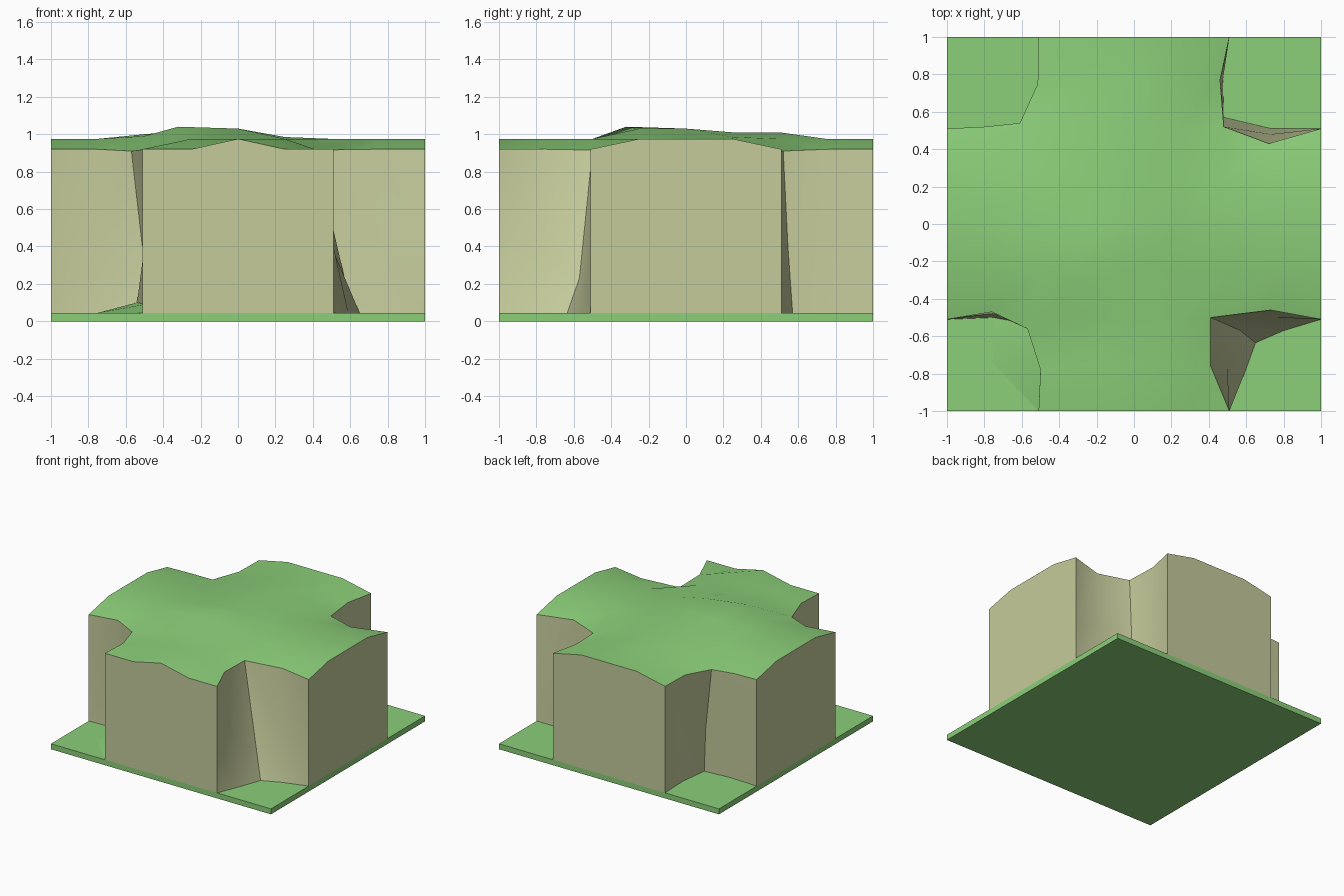
import bpy, bmesh, math

if "Cube" in bpy.data.objects:
    bpy.data.objects.remove(bpy.data.objects["Cube"])

BASE = 0.045
RIM, FLAT = 0.92, 0.975


def material(name, rgb):
    m = bpy.data.materials.new(name)
    m.diffuse_color = (*rgb, 1)
    m.use_nodes = True
    m.node_tree.nodes["Principled BSDF"].inputs["Base Color"].default_value = m.diffuse_color
    return m


grass = material("grass", (0.26, 0.62, 0.19))
rock = material("rock", (0.56, 0.60, 0.33))


def make(name, polys, mat, angle):
    """Build an object from polygons given as point lists, welding shared points."""
    bm = bmesh.new()
    for p in polys:
        bm.faces.new([bm.verts.new(v) for v in p])
    bmesh.ops.remove_doubles(bm, verts=bm.verts, dist=0.002)
    bmesh.ops.recalc_face_normals(bm, faces=bm.faces)
    me = bpy.data.meshes.new(name)
    bm.to_mesh(me)
    bm.free()
    me.materials.append(mat)
    ob = bpy.data.objects.new(name, me)
    bpy.context.collection.objects.link(ob)
    bpy.ops.object.select_all(action='DESELECT')
    bpy.context.view_layer.objects.active = ob
    ob.select_set(True)
    bpy.ops.object.shade_smooth_by_angle(angle=math.radians(angle))
    return ob


# Notch outlines per corner: the three inner points at top, middle, bottom (x, y, z)
notches = {
    (-1, -1): [[(-.5, -.78, .92), (-.57, -.56, .91), (-.76, -.47, .92)],
               [(-.5, -.77, .40), (-.5, -.5, .30), (-.75, -.48, .40)],
               [(-.5, -.77, .09), (-.54, -.54, .10), (-.75, -.5, BASE)]],
    (1, -1): [[(.41, -.76, .92), (.41, -.5, .915), (.73, -.46, .92)],
              [(.5, -.77, .40), (.57, -.57, .23), (.76, -.5, .40)],
              [(.59, -.8, BASE), (.65, -.635, BASE), (.8, -.57, BASE)]],
    (1, 1): [[(.46, .77, .92), (.48, .52, .91), (.72, .43, .92)],
             [(.465, .77, .40), (.48, .545, .40), (.73, .48, .40)],
             [(.475, .77, BASE), (.48, .57, BASE), (.735, .51, BASE)]],
    (-1, 1): [[(-.515, .75, .92), (-.61, .54, .91), (-.8, .52, .92)],
              [(-.5, .75, .40), (-.55, .53, .40), (-.77, .51, .40)],
              [(-.5, .75, BASE), (-.53, .52, BASE), (-.75, .5, BASE)]],
}

# Plateau: 8 x 8 cells without the four corner blocks
hill = {(-1, -1): 1.04, (0, 0): 1.03, (-1, 0): 1.02, (0, -1): 1.03, (0, 1): 1.01,
        (0, 2): 1.01, (-1, 1): 1.0, (-2, 0): 1.0, (-2, -1): .99, (1, 0): .985,
        (1, 1): .985, (-1, 2): 1.0}


def top(i, j):
    if abs(i) >= 2 and abs(j) >= 2:                     # rim of a notch
        s = (1 if i > 0 else -1, 1 if j > 0 else -1)
        if abs(i) == 4 or abs(j) == 4:
            return (i / 4 + (.01 * s[0] if abs(j) == 4 else 0),
                    j / 4 + (.01 * s[1] if abs(i) == 4 else 0), RIM)
        return notches[s][0][{(2, 3): 0, (2, 2): 1, (3, 2): 2}[abs(i), abs(j)]]
    if (i, j) == (-1, -1):
        return (-.32, -.32, hill[i, j])
    z = hill.get((i, j), FLAT)
    if j == -4 and i:
        z = RIM
    return (i / 4, j / 4, z)


cells = [(i, j) for i in range(-4, 4) for j in range(-4, 4)
         if -2 <= i < 2 or -2 <= j < 2]
make("plateau_top", [[top(i, j), top(i + 1, j), top(i + 1, j + 1), top(i, j + 1)]
                     for i, j in cells], grass, 60)

# Rock walls: curved corner notches and four flat arm ends
walls = []
for (sx, sy), levels in notches.items():
    rows = []
    for pts, z in zip(levels, (RIM, .40, BASE)):
        rows.append([(sx * .51, sy, z), *pts, (sx, sy * .51, z)])
    for a, b in zip(rows, rows[1:]):
        for k in range(4):
            walls.append([a[k], a[k + 1], b[k + 1], b[k]])
make("cliff_notches", walls, rock, 40)

ends = []
for s in (-4, 4):
    for edge in ([top(k, s) for k in range(-2, 3)], [top(s, k) for k in range(-2, 3)]):
        a, b = edge[0], edge[-1]
        ends.append(edge + [(b[0], b[1], BASE), (a[0], a[1], BASE)])
for n, p in enumerate(ends):
    make(f"cliff_end_{n + 1}", [p], rock, 30)

# Ground slab
bpy.ops.mesh.primitive_cube_add(size=1, location=(0, 0, BASE / 2))
slab = bpy.context.object
slab.name = "ground_slab"
slab.scale = (2, 2, BASE)
slab.data.materials.append(grass)

# Small grassy rise at the foot of one notch
foot = [(-.51, -1, BASE), *notches[-1, -1][2]]
c = (-.75, -.75, BASE)
make("grass_rise", [[c, foot[k], foot[k + 1]] for k in range(3)], grass, 60)
